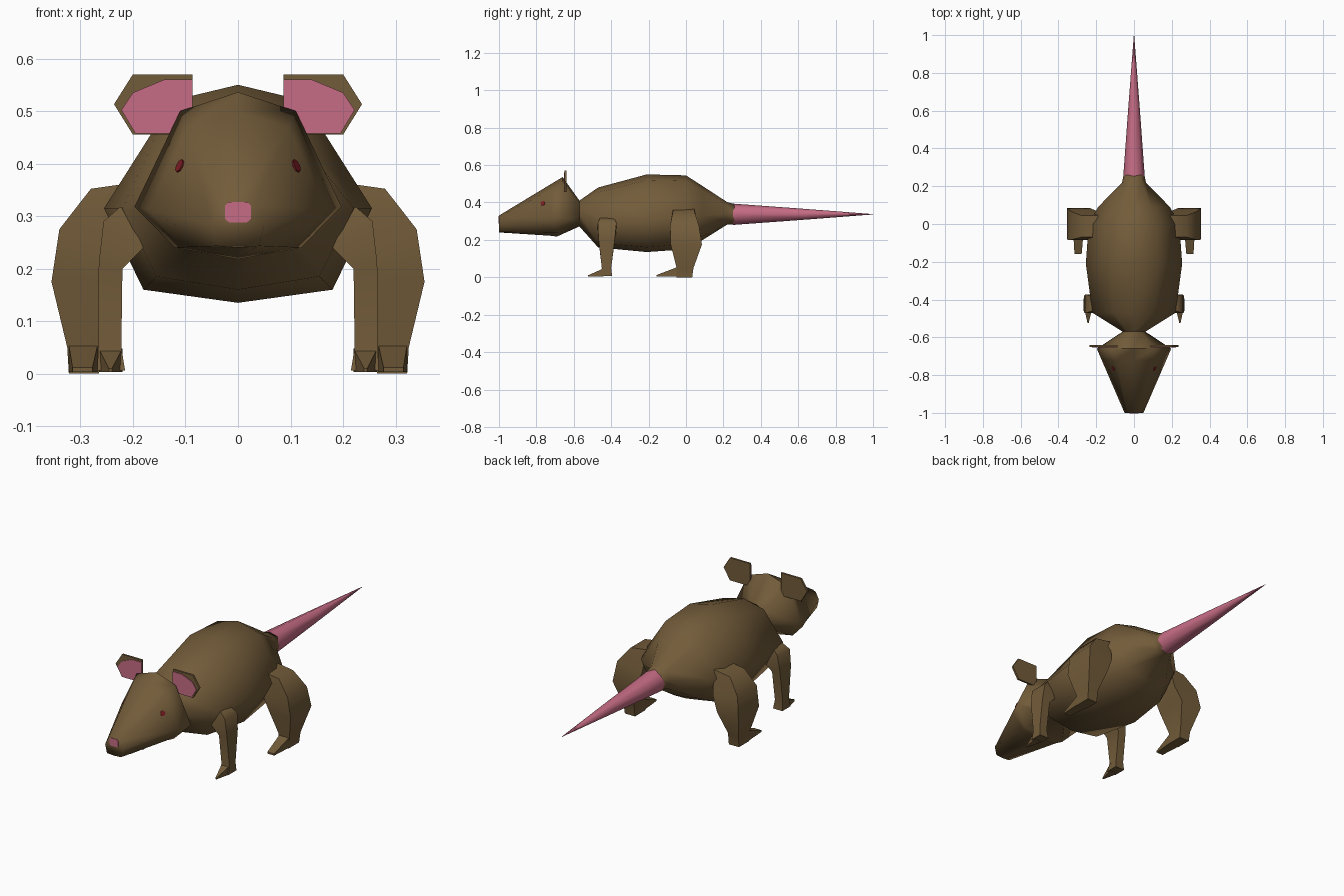
import bpy, bmesh, math
from mathutils import Vector
from mathutils.bvhtree import BVHTree

cube = bpy.data.objects.get("Cube")
if cube:
    bpy.data.objects.remove(cube)


def material(name, rgb):
    m = bpy.data.materials.new(name)
    m.use_nodes = True
    m.diffuse_color = (*rgb, 1)
    m.node_tree.nodes["Principled BSDF"].inputs["Base Color"].default_value = (*rgb, 1)
    return m


FUR = material("brown_fur", (0.17, 0.106, 0.042))
PINK = material("pink_skin", (0.57, 0.152, 0.235))
RED = material("red_eye", (0.2, 0.012, 0.016))


def finish(name, bm, mat, angle=55):
    bmesh.ops.recalc_face_normals(bm, faces=bm.faces)
    mesh = bpy.data.meshes.new(name)
    bm.to_mesh(mesh)
    bm.free()
    mesh.materials.append(mat)
    ob = bpy.data.objects.new(name, mesh)
    bpy.context.collection.objects.link(ob)
    bpy.ops.object.select_all(action='DESELECT')
    ob.select_set(True)
    bpy.context.view_layer.objects.active = ob
    bpy.ops.object.shade_smooth_by_angle(angle=math.radians(angle))
    return ob


def loft(name, rings, mat, angle=55):
    """Skin a row of equal-sized rings and cap both ends."""
    bm = bmesh.new()
    loops = [[bm.verts.new(p) for p in ring] for ring in rings]
    for a, b in zip(loops, loops[1:]):
        for i in range(len(a)):
            j = (i + 1) % len(a)
            bm.faces.new((a[i], a[j], b[j], b[i]))
    bm.faces.new(loops[0])
    bm.faces.new(loops[-1])
    return finish(name, bm, mat, angle)


def section(y, w, top, mid, bottom, ux, uz, lx, lz):
    """Eight-sided cross-section facing along y."""
    half = [(ux, uz), (w, mid), (lx, lz)]
    pts = [(0, top)] + half + [(0, bottom)] + [(-x, z) for x, z in reversed(half)]
    return [Vector((x, y, z)) for x, z in pts]


# Head and body in one skin, from nose to rump
nose = section(-1.0, .05, .33, .285, .24, .032, .322, .04, .243)
crown = section(-.66, .197, .536, .318, .218, .11, .5, .12, .24)
brow = [a.lerp(b, .82) for a, b in zip(nose, crown)]
jaw_shift = Vector((0, -.03, 0))
for i in (3, 4, 5):
    crown[i] += jaw_shift
body_rings = [
    nose, brow, crown,
    section(-.57, .06, .41, .34, .272, .035, .395, .04, .29),
    section(-.47, .22, .48, .315, .16, .11, .455, .155, .185),
    section(-.21, .255, .55, .315, .135, .125, .52, .18, .16),
    section(0, .24, .545, .325, .15, .115, .515, .165, .178),
    section(.09, .19, .487, .33, .2, .09, .462, .125, .22),
    section(.22, .063, .402, .34, .282, .042, .386, .042, .298),
    section(.26, .055, .392, .337, .282, .04, .377, .04, .297),
]
body = loft("body_and_head", body_rings, FUR, 80)

# Tail
tail_rings = []
for y, r in ((.25, .057), (.62, .03), (1.0, .001)):
    tail_rings.append([(r * math.sin(k * math.pi / 4), y, .337 + r * math.cos(k * math.pi / 4))
                       for k in range(8)])
loft("tail", tail_rings, PINK)


def leg_ring(s, xi, zi, xo, zo, yf, yb):
    return [(s * xi, yf, zi), (s * xo, yf, zo), (s * xo, yb, zo), (s * xi, yb, zi)]


def toe_ring(s, y, x0, x1, height):
    return [(s * x0, y, .003), (s * x1, y, .003), (s * x1, y, height), (s * x0, y, height)]


# Inner x and z, outer x and z, front and back of each leg ring
FRONT_LEG = [
    (.165, .31, .225, .317, -.46, -.385),
    (.17, .25, .256, .29, -.472, -.372),
    (.22, .2, .265, .21, -.468, -.38),
    (.222, .05, .266, .05, -.45, -.4),
    (.215, .006, .268, .006, -.46, -.395),
]
HIND_LEG = [
    (.19, .365, .28, .352, -.07, .045),
    (.2, .25, .34, .275, -.085, .07),
    (.235, .175, .355, .175, -.082, .085),
    (.265, .06, .325, .05, -.05, .04),
    (.265, 0, .322, 0, -.05, .033),
]

for s, side in ((1, "left"), (-1, "right")):
    loft(f"front_leg_{side}", [leg_ring(s, *r) for r in FRONT_LEG], FUR)
    loft(f"front_foot_{side}", [toe_ring(s, -.44, .22, .265, .048),
                                toe_ring(s, -.525, .24, .246, .01)], FUR)
    loft(f"hind_leg_{side}", [leg_ring(s, *r) for r in HIND_LEG], FUR)
    loft(f"hind_foot_{side}", [toe_ring(s, -.045, .267, .322, .055),
                               toe_ring(s, -.158, .277, .315, .012)], FUR)

    # Ears: a flat six-sided plate with a pink inner plate
    outer = [(.087, .57), (.2, .57), (.236, .513), (.2, .455), (.087, .455)]
    inner = [(.087, .56), (.14, .56), (.2, .535), (.222, .502), (.195, .457), (.087, .457)]
    for name, outline, y0, y1, mat in (("ear", outer, -.65, -.64, FUR),
                                       ("inner_ear", inner, -.653, -.649, PINK)):
        loft(f"{name}_{side}", [[(s * x, y, z) for x, z in outline] for y in (y0, y1)], mat, 30)

# Eyes: thin discs laid on the head surface
bm = bmesh.new()
bm.from_mesh(body.data)
surface = BVHTree.FromBMesh(bm)
bm.free()
for s, side in ((1, "left"), (-1, "right")):
    spot, normal, _, _ = surface.ray_cast(Vector((s * .11, -2, .395)), Vector((0, 1, 0)))
    turn = normal.to_track_quat('Z', 'Y')
    rings = [[spot + turn @ Vector((.013 * math.cos(k * math.pi / 4),
                                    .013 * math.sin(k * math.pi / 4), h)) for k in range(8)]
             for h in (-.003, .003)]
    loft(f"eye_{side}", rings, RED, 30)

# Nose patch
patch = [(-.025, .295), (-.017, .288), (.017, .288), (.025, .295), (.025, .32), (.017, .327),
         (-.017, .327), (-.025, .32)]
loft("nose_patch", [[(x, y, z) for x, z in patch] for y in (-1.002, -.994)], PINK, 30)
